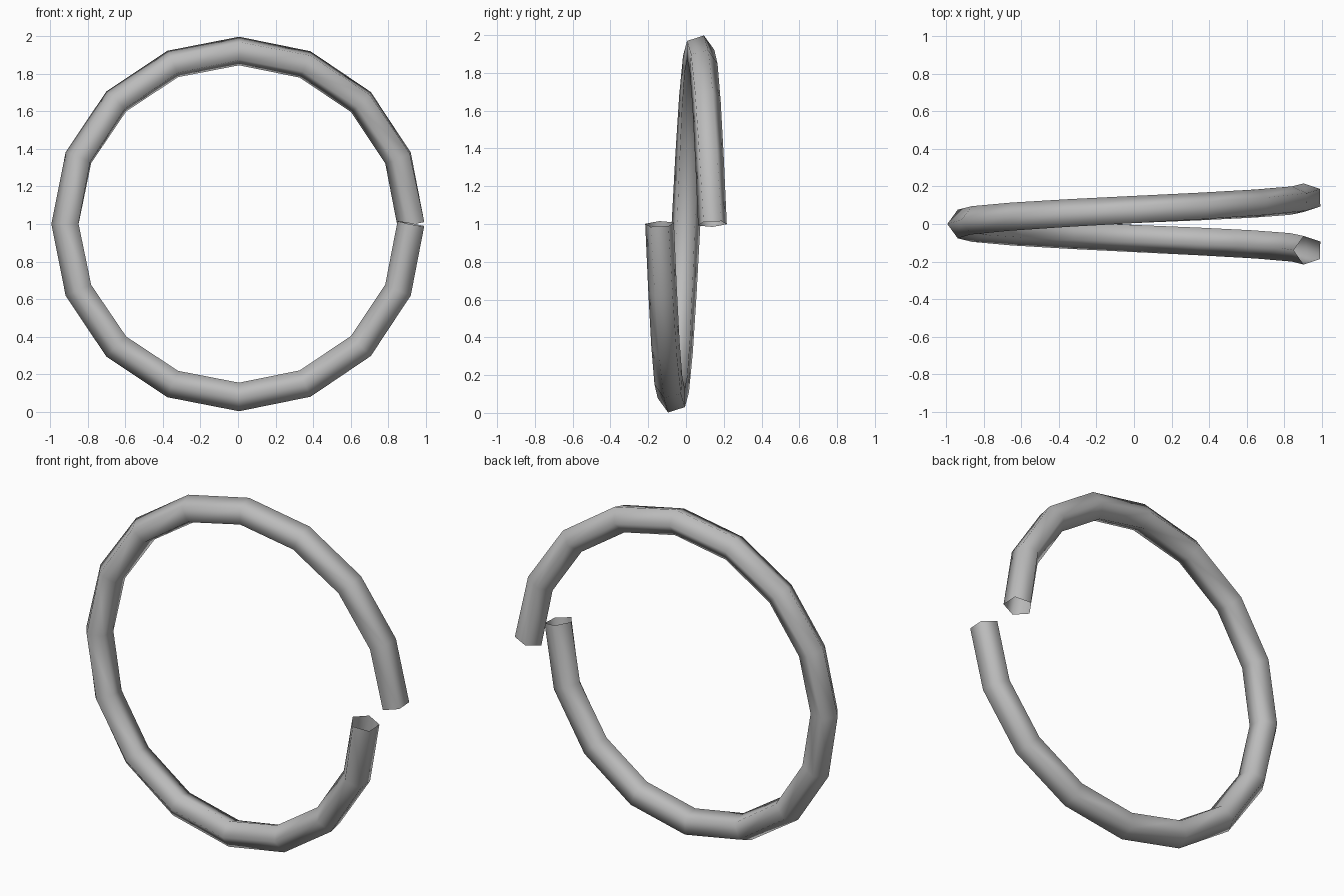
import bpy, bmesh
from math import pi, cos, sin
from mathutils import Vector

cube = bpy.data.objects.get("Cube")
if cube:
    bpy.data.objects.remove(cube, do_unlink=True)

RADIUS, TUBE, HALF_PITCH = 0.922, 0.08, 0.14
STEPS, SIDES = 16, 5

# Grey material
grey = bpy.data.materials.new("grey")
grey.use_nodes = True
colour = (0.5, 0.5, 0.5, 1)
grey.diffuse_color = colour
grey.node_tree.nodes["Principled BSDF"].inputs["Base Color"].default_value = colour

# Centre line: one helical turn around the y axis
path = []
for i in range(STEPS + 1):
    t = i / STEPS
    a = 2 * pi * t
    path.append(Vector((RADIUS * cos(a) + 0.007, HALF_PITCH * (2 * t - 1), 1 - RADIUS * sin(a))))

# Sweep a pentagon that twists by one side over the turn, with open ends
bm = bmesh.new()
rings = []
for i, p in enumerate(path):
    tangent = (path[min(i + 1, STEPS)] - path[max(i - 1, 0)]).normalized()
    side = Vector((0, 1, 0))
    side = (side - tangent * side.dot(tangent)).normalized()
    out = tangent.cross(side)
    if out.dot(p - Vector((0, 0, 1))) < 0:
        out = -out
    ring = []
    for k in range(SIDES):
        a = 2 * pi / SIDES * (k + i / STEPS - 0.5)
        ring.append(bm.verts.new(p + TUBE * (out * cos(a) + side * sin(a))))
    rings.append(ring)

for r, s in zip(rings, rings[1:]):
    for k in range(SIDES):
        n = (k + 1) % SIDES
        bm.faces.new((r[k], r[n], s[n], s[k])).smooth = True

# Make the walls face outward from the centre line
bm.normal_update()
face = bm.faces[:][0]
if face.normal.dot(face.calc_center_median() - (path[0] + path[1]) / 2) < 0:
    bmesh.ops.reverse_faces(bm, faces=bm.faces[:])

mesh = bpy.data.meshes.new("split_ring")
bm.to_mesh(mesh)
bm.free()
mesh.materials.append(grey)
ring_obj = bpy.data.objects.new("split_ring", mesh)
bpy.context.collection.objects.link(ring_obj)
